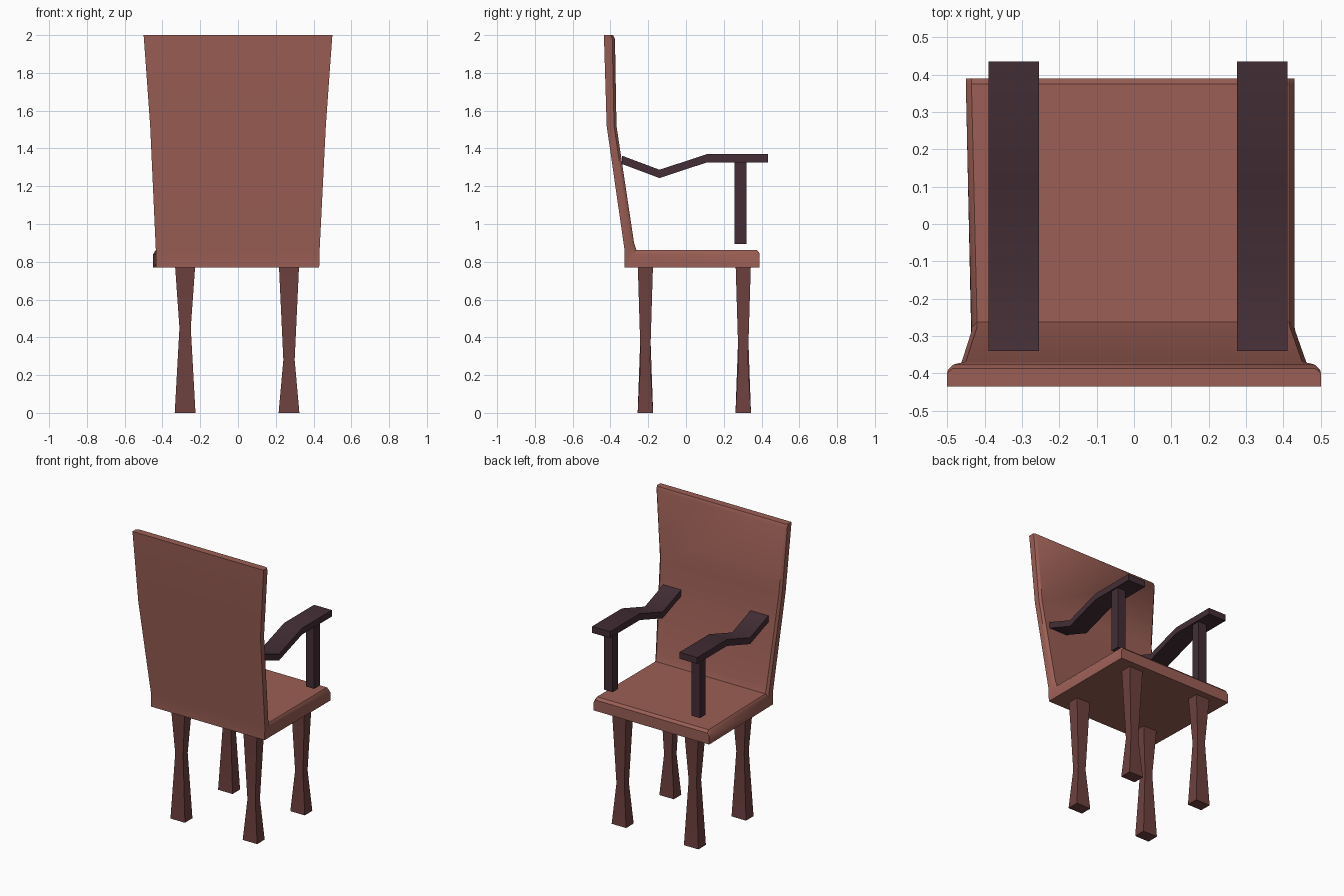
import bpy, bmesh, math

if "Cube" in bpy.data.objects:
    bpy.data.objects.remove(bpy.data.objects["Cube"])


def material(name, rgb):
    m = bpy.data.materials.new(name)
    m.diffuse_color = (*rgb, 1.0)
    m.use_nodes = True
    m.node_tree.nodes["Principled BSDF"].inputs["Base Color"].default_value = m.diffuse_color
    return m


SEAT = material("reddish brown seat", (0.328, 0.114, 0.091))
LEG = material("dark red brown legs", (0.152, 0.052, 0.048))
ARM = material("dark plum arms", (0.056, 0.027, 0.036))


def loft(name, rings, mat):
    """Skin a list of closed rings and cap both ends."""
    bm = bmesh.new()
    loops = [[bm.verts.new(p) for p in ring] for ring in rings]
    for a, b in zip(loops, loops[1:]):
        for i in range(len(a)):
            j = (i + 1) % len(a)
            bm.faces.new((a[i], a[j], b[j], b[i]))
    bm.faces.new(loops[0])
    bm.faces.new(loops[-1])
    bmesh.ops.recalc_face_normals(bm, faces=bm.faces)
    mesh = bpy.data.meshes.new(name)
    bm.to_mesh(mesh)
    bm.free()
    mesh.materials.append(mat)
    obj = bpy.data.objects.new(name, mesh)
    bpy.context.collection.objects.link(obj)
    return obj


def rect(cx, cy, z, hx, hy):
    return [(cx - hx, cy - hy, z), (cx + hx, cy - hy, z),
            (cx + hx, cy + hy, z), (cx - hx, cy + hy, z)]


# Seat and back: one bent panel, chamfered along its upper and inner rim
# (outer y, outer z, inner y, inner z, left x, right x)
stations = [
    (0.39, 0.77, 0.39, 0.845, -0.45, 0.43),
    (0.375, 0.77, 0.375, 0.862, -0.45, 0.43),
    (-0.325, 0.77, -0.262, 0.862, -0.435, 0.43),
    (-0.325, 0.86, -0.275, 0.90, -0.435, 0.432),
    (-0.42, 1.52, -0.368, 1.52, -0.465, 0.465),
    (-0.434, 1.98, -0.376, 1.98, -0.498, 0.498),
    (-0.435, 2.0, -0.387, 2.0, -0.5, 0.5),
]


def panel_ring(oy, oz, iy, iz, xl, xr):
    my, mz = oy + (iy - oy) * 0.75, oz + (iz - oz) * 0.75
    c = 0.015
    return [(xl, oy, oz), (xr, oy, oz), (xr, my, mz),
            (xr - c, iy, iz), (xl + c, iy, iz), (xl, my, mz)]


panel = loft("seat_and_back", [panel_ring(*s) for s in stations], SEAT)

# Legs: waisted square posts, the left pair waisted higher
legs = []
for side, x, waist in (("left", -0.28, 0.45), ("right", 0.27, 0.28)):
    for end, y in (("back", -0.215), ("front", 0.303)):
        legs.append(loft(f"{end}_{side}_leg", [
            rect(x, y, 0, 0.055, 0.041),
            rect(x, y, waist, 0.03, 0.025),
            rect(x, y, 0.775, 0.053, 0.04)], LEG))

# Arms: bent flat bars, each on a square post
arm_path = [(-0.34, 1.34), (-0.14, 1.265), (0.11, 1.348), (0.435, 1.348)]
for side, x, px in (("left", -0.322, -0.298), ("right", 0.343, 0.368)):
    legs.append(loft(f"{side}_armrest", [
        [(x - 0.068, y, z - 0.022), (x + 0.068, y, z - 0.022),
         (x + 0.068, y, z + 0.022), (x - 0.068, y, z + 0.022)]
        for y, z in arm_path], ARM))
    legs.append(loft(f"{side}_arm_post", [
        rect(px, 0.288, 0.893, 0.032, 0.031),
        rect(px, 0.288, 1.335, 0.032, 0.031)], ARM))

# Smooth shading with sharp edges kept
for o in [panel] + legs:
    o.select_set(True)
bpy.context.view_layer.objects.active = panel
bpy.ops.object.shade_smooth_by_angle(angle=math.radians(40))
